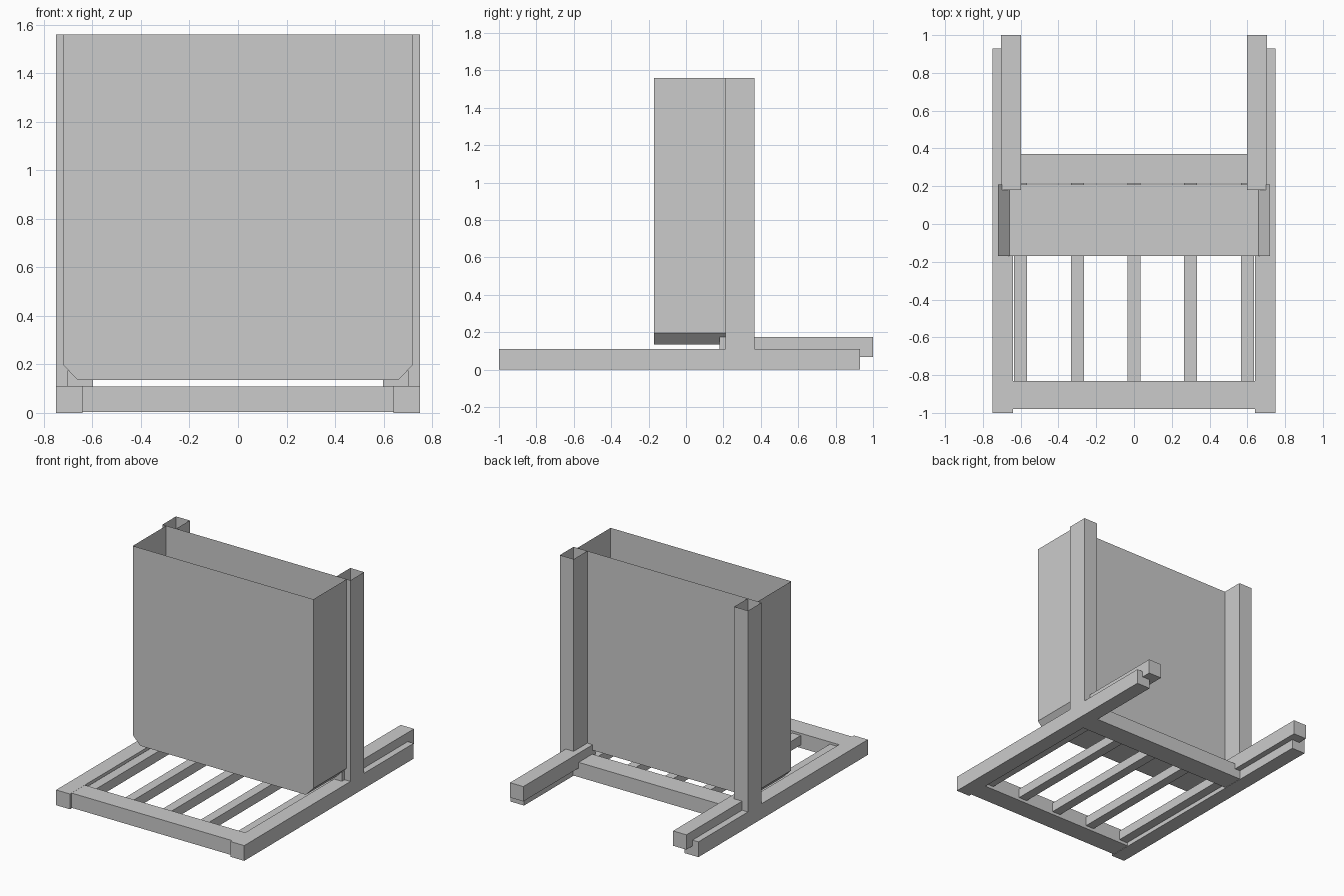
import bpy
import bmesh

cube = bpy.data.objects.get("Cube")
if cube:
    bpy.data.objects.remove(cube, do_unlink=True)

grey = bpy.data.materials.new("plain_grey")
grey.use_nodes = True
colour = (0.6, 0.6, 0.6, 1.0)
grey.diffuse_color = colour
grey.node_tree.nodes["Principled BSDF"].inputs["Base Color"].default_value = colour


def prism(name, profile, y0, y1, open_top=False):
    """Extrude an x-z profile along y, optionally without its upper face."""
    bm = bmesh.new()
    front = bm.faces.new([bm.verts.new((x, y0, z)) for x, z in profile])
    new = bmesh.ops.extrude_face_region(bm, geom=[front], use_keep_orig=True)["geom"]
    moved = [v for v in new if isinstance(v, bmesh.types.BMVert)]
    bmesh.ops.translate(bm, verts=moved, vec=(0, y1 - y0, 0))
    bmesh.ops.recalc_face_normals(bm, faces=bm.faces[:])
    if open_top:
        top = max(bm.faces, key=lambda f: f.calc_center_median().z)
        bmesh.ops.delete(bm, geom=[top], context='FACES_ONLY')
    mesh = bpy.data.meshes.new(name)
    bm.to_mesh(mesh)
    bm.free()
    mesh.materials.append(grey)
    obj = bpy.data.objects.new(name, mesh)
    bpy.context.collection.objects.link(obj)
    return obj


def bar(name, x, y, z, open_top=False):
    """Rectangular bar given by its x, y and z ranges."""
    (x0, x1), (z0, z1) = sorted(x), z
    prism(name, [(x0, z0), (x1, z0), (x1, z1), (x0, z1)], y[0], y[1], open_top)


# Thin-walled bin with bevelled lower corners and an open top
right_half = [(0.66, 0.135), (0.72, 0.197), (0.72, 1.56)]
left_half = [(-x, z) for x, z in reversed(right_half)]
prism("bin", right_half + left_half, -0.17, 0.21, open_top=True)

# Mirrored rails, hollow posts and rear handles
for side, s in (("left", 1), ("right", -1)):
    bar(side + "_rail", (s * 0.64, s * 0.75), (-1.0, 0.93), (0.0, 0.11))
    bar(side + "_post", (s * 0.64, s * 0.75), (0.21, 0.365), (0.1, 1.56), open_top=True)
    bar(side + "_handle", (s * 0.597, s * 0.703), (0.18, 1.0), (0.068, 0.175))

# Cross bars joining the rails
bar("front_crossbar", (-0.73, 0.73), (-0.98, -0.83), (0.003, 0.109))
bar("rear_crossbar", (-0.73, 0.73), (0.215, 0.37), (0.003, 0.109))

# Evenly spaced floor slats
for i in range(5):
    x = (i - 2) * 0.3
    bar(f"slat_{i + 1}", (x - 0.034, x + 0.034), (-0.84, 0.23), (0.025, 0.093))
